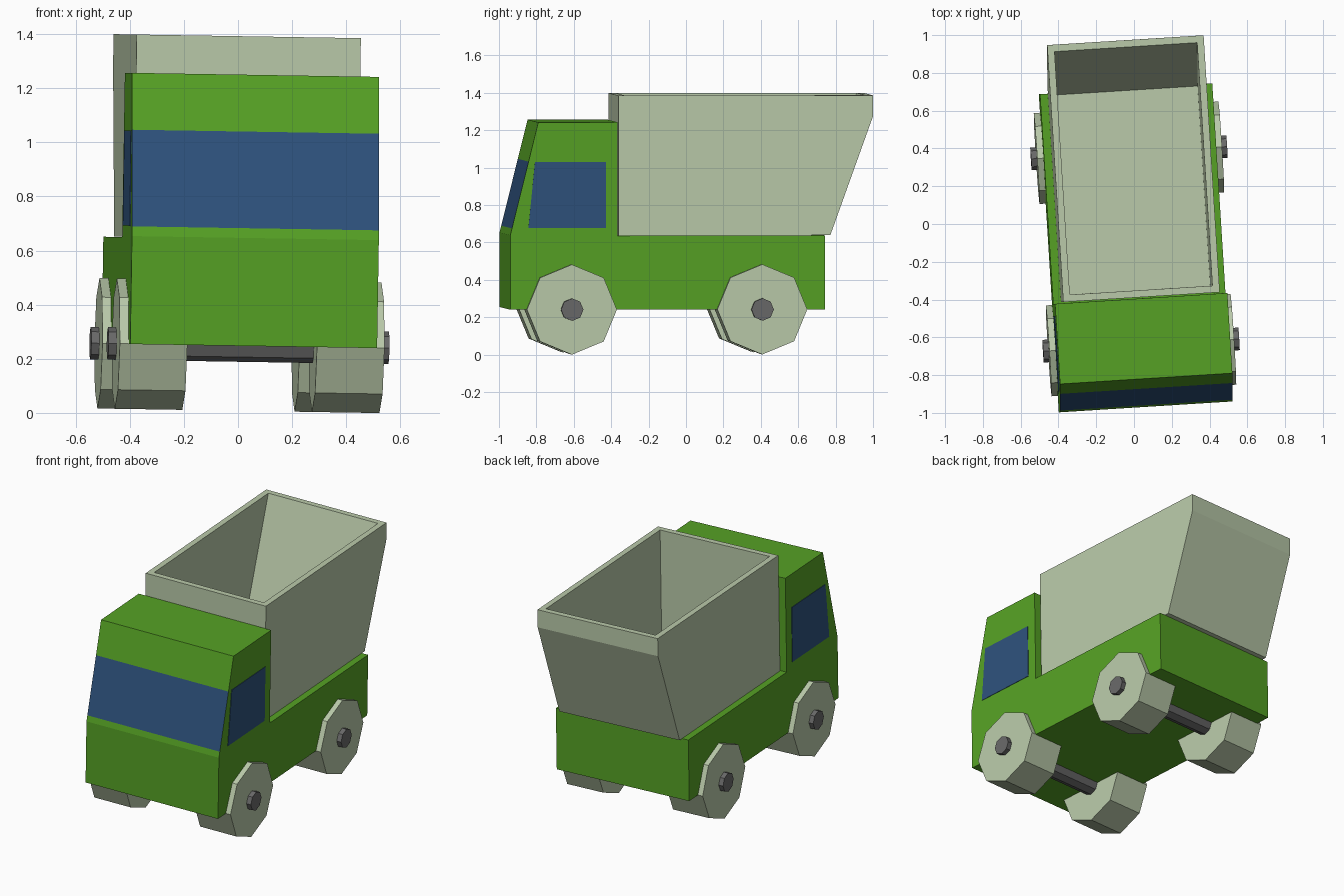
import bpy, bmesh, math
from mathutils import Matrix, Vector

if "Cube" in bpy.data.objects:
    bpy.data.objects.remove(bpy.data.objects["Cube"])

# The whole toy is turned and leaned very slightly
POSE = (Matrix.Translation((-0.007, 0, 0))
        @ Matrix.Rotation(math.radians(0.93), 4, 'Y')
        @ Matrix.Rotation(math.radians(3.6), 4, 'Z'))


def material(name, rgb):
    m = bpy.data.materials.new(name)
    m.diffuse_color = (*rgb, 1)
    m.use_nodes = True
    m.node_tree.nodes["Principled BSDF"].inputs["Base Color"].default_value = m.diffuse_color
    return m


GREEN = material("leaf green", (0.093, 0.361, 0.018))
PALE = material("pale grey green", (0.491, 0.591, 0.402))
BLUE = material("window blue", (0.027, 0.084, 0.202))
GREY = material("dark grey", (0.141, 0.141, 0.141))


def finish(name, bm, *mats):
    bmesh.ops.recalc_face_normals(bm, faces=bm.faces)
    mesh = bpy.data.meshes.new(name)
    bm.to_mesh(mesh)
    bm.free()
    for m in mats:
        mesh.materials.append(m)
    obj = bpy.data.objects.new(name, mesh)
    bpy.context.collection.objects.link(obj)
    obj.matrix_world = POSE
    return obj


def extrude_profile(yz, x0, x1):
    """Solid with a side profile in y, z running from x0 to x1."""
    bm = bmesh.new()
    face = bm.faces.new([bm.verts.new((x0, y, z)) for y, z in yz])
    new = bmesh.ops.extrude_face_region(bm, geom=[face])["geom"]
    verts = [g for g in new if isinstance(g, bmesh.types.BMVert)]
    bmesh.ops.translate(bm, verts=verts, vec=(x1 - x0, 0, 0))
    bmesh.ops.recalc_face_normals(bm, faces=bm.faces)
    return bm


def disc_profile(y, z, r, sides=8):
    return [(y + r * math.cos(math.tau * i / sides),
             z + r * math.sin(math.tau * i / sides)) for i in range(sides)]


# Body: cab and bed in one profile, with the windscreen as a coloured face
def slope(z):
    return (-0.97 + 0.15 * (z - 0.647) / 0.603, z)


HALF = 0.457
bm = extrude_profile([(-0.97, 0.248), (-0.97, 0.647), slope(0.683), slope(1.04),
                      (-0.82, 1.25), (-0.395, 1.25), (-0.395, 0.643),
                      (0.717, 0.643), (0.717, 0.248)], -HALF, HALF)
for f in bm.faces:
    c = f.calc_center_median()
    if c.y < -0.85 and 0.75 < c.z < 1.0:
        f.material_index = 1
finish("cab_and_bed", bm, GREEN, BLUE)

# Side windows: thin plates
window = [(-0.873, 0.685), (-0.838, 1.037), (-0.458, 1.037), (-0.458, 0.685)]
for name, s in (("left", -1), ("right", 1)):
    bm = extrude_profile(window, s * (HALF - 0.003), s * (HALF + 0.003))
    finish(name + "_window", bm, BLUE)

# Tipper bin: solid profile, hollowed from the top with a sloping back
bm = extrude_profile([(-0.388, 0.644), (-0.388, 1.392), (0.975, 1.392),
                      (0.975, 1.278), (0.747, 0.644)], -0.415, 0.415)
top = max(bm.faces, key=lambda f: f.calc_center_median().z)
bmesh.ops.inset_region(bm, faces=[top], thickness=0.052)
floor = bmesh.ops.extrude_discrete_faces(bm, faces=[top])["faces"][0]
for v in floor.verts:
    v.co += Vector((0, -0.23 if v.co.y > 0 else 0, -0.70))
finish("tipper_bin", bm, PALE)

# Axles and octagonal wheels
for end, y in (("front", -0.642), ("rear", 0.378)):
    finish(end + "_axle", extrude_profile(disc_profile(y, 0.249, 0.06), -0.52, 0.52), GREY)
    for side, s in (("left", -1), ("right", 1)):
        bm = extrude_profile(disc_profile(y, 0.249, 0.241), s * 0.24, s * 0.49)
        finish(f"{end}_{side}_wheel", bm, PALE)
